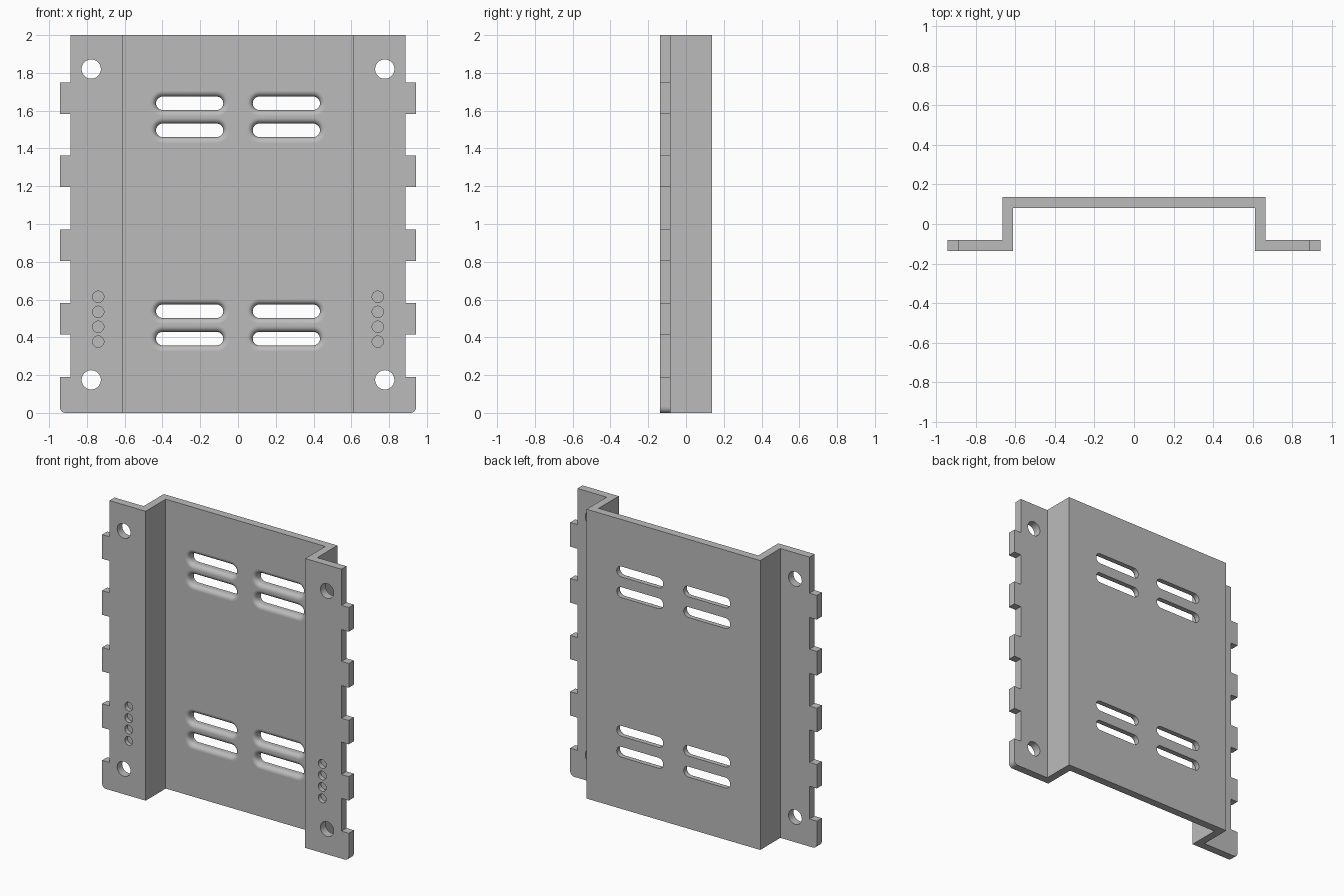
import bpy, bmesh, math

if "Cube" in bpy.data.objects:
    bpy.data.objects.remove(bpy.data.objects["Cube"])

T = 0.055             # sheet thickness
D = 0.137             # half depth
H = 2.0
XO, XI, XE, XN = 0.664, 0.610, 0.943, 0.887   # web outer/inner, tab edge, notch edge

grey = bpy.data.materials.new("plain grey")
grey.diffuse_color = (0.5, 0.5, 0.5, 1)
grey.use_nodes = True
grey.node_tree.nodes["Principled BSDF"].inputs["Base Color"].default_value = grey.diffuse_color


def make_object(bm, name):
    bmesh.ops.recalc_face_normals(bm, faces=bm.faces)
    me = bpy.data.meshes.new(name)
    bm.to_mesh(me)
    bm.free()
    me.materials.append(grey)
    ob = bpy.data.objects.new(name, me)
    bpy.context.collection.objects.link(ob)
    return ob


def stadium(cx, cz, half, r, n=16):
    """Outline in x-z: a circle when half is 0, else a rounded slot."""
    pts = []
    for side in (1, -1):
        for i in range(n + (1 if half else 0)):
            a = math.pi * i / n - math.pi / 2 + (0 if side == 1 else math.pi)
            pts.append((cx + side * half + r * math.cos(a), cz + r * math.sin(a)))
    return pts


def loft(bm, rings):
    """Closed solid through rings given as (x-z outline, y)."""
    loops = [[bm.verts.new((x, y, z)) for x, z in pts] for pts, y in rings]
    for a, b in zip(loops, loops[1:]):
        n = len(a)
        for i in range(n):
            bm.faces.new((a[i], a[(i + 1) % n], b[(i + 1) % n], b[i]))
    bm.faces.new(loops[0])
    bm.faces.new(loops[-1])


# folded sheet: hat-shaped profile extruded upwards
half = [(XI, D - T), (XI, -D), (XE, -D), (XE, -D + T), (XO, -D + T), (XO, D)]
profile = half + [(-x, y) for x, y in reversed(half)]
bm = bmesh.new()
base = bm.faces.new([bm.verts.new((x, y, 0)) for x, y in profile])
ext = bmesh.ops.extrude_face_region(bm, geom=[base])
bmesh.ops.translate(bm, vec=(0, 0, H),
                    verts=[v for v in ext["geom"] if isinstance(v, bmesh.types.BMVert)])
# rounded bottom outer corners
corners = [e for e in bm.edges
           if all(abs(abs(v.co.x) - XE) < 1e-4 and v.co.z < 1e-4 for v in e.verts)]
bmesh.ops.bevel(bm, geom=corners, offset=0.03, segments=8, affect='EDGES', profile=0.5)
bracket = make_object(bm, "folded_bracket")

# all cut-outs in one cutter
bm = bmesh.new()
for s in (-1, 1):
    # notches between the edge tabs
    for z0, z1 in ((0.19, 0.416), (0.581, 0.805), (0.97, 1.196), (1.363, 1.583), (1.75, 2.1)):
        box = [(s * XN, z0), (s * 1.1, z0), (s * 1.1, z1), (s * XN, z1)]
        loft(bm, [(box, -0.3), (box, 0.05)])
    # mounting holes
    for z in (0.175, 1.82):
        c = stadium(s * 0.777, z, 0, 0.051)
        loft(bm, [(c, -0.3), (c, 0.05)])
    # shallow blind dimples
    for z in (0.377, 0.456, 0.535, 0.615):
        c = stadium(s * 0.74, z, 0, 0.03)
        loft(bm, [(c, -0.3), (c, -D + 0.03)])
    # vent slots with a rounded front lip
    lip, r = 0.03, 0.036
    for z in (0.393, 0.538, 1.496, 1.639):
        cx, hl = s * 0.256, 0.178 - r
        rings = [(stadium(cx, z, hl, r + lip), 0.03)]
        for i in range(9):
            a = math.pi / 2 * i / 8
            rings.append((stadium(cx, z, hl, r + lip * (1 - math.sin(a))),
                          D - T + lip * (1 - math.cos(a))))
        rings.append((stadium(cx, z, hl, r), 0.25))
        loft(bm, rings)
cutter = make_object(bm, "cutout_helper")
cutter.hide_render = True

mod = bracket.modifiers.new("cutouts", 'BOOLEAN')
mod.operation = 'DIFFERENCE'
mod.solver = 'EXACT'
mod.object = cutter
dg = bpy.context.evaluated_depsgraph_get()
bracket.data = bpy.data.meshes.new_from_object(bracket.evaluated_get(dg))
bracket.modifiers.clear()
bpy.data.objects.remove(cutter)

# smooth only the curved walls; flat sheet faces stay flat
for p in bracket.data.polygons:
    p.use_smooth = max(abs(c) for c in p.normal) < 0.9999
